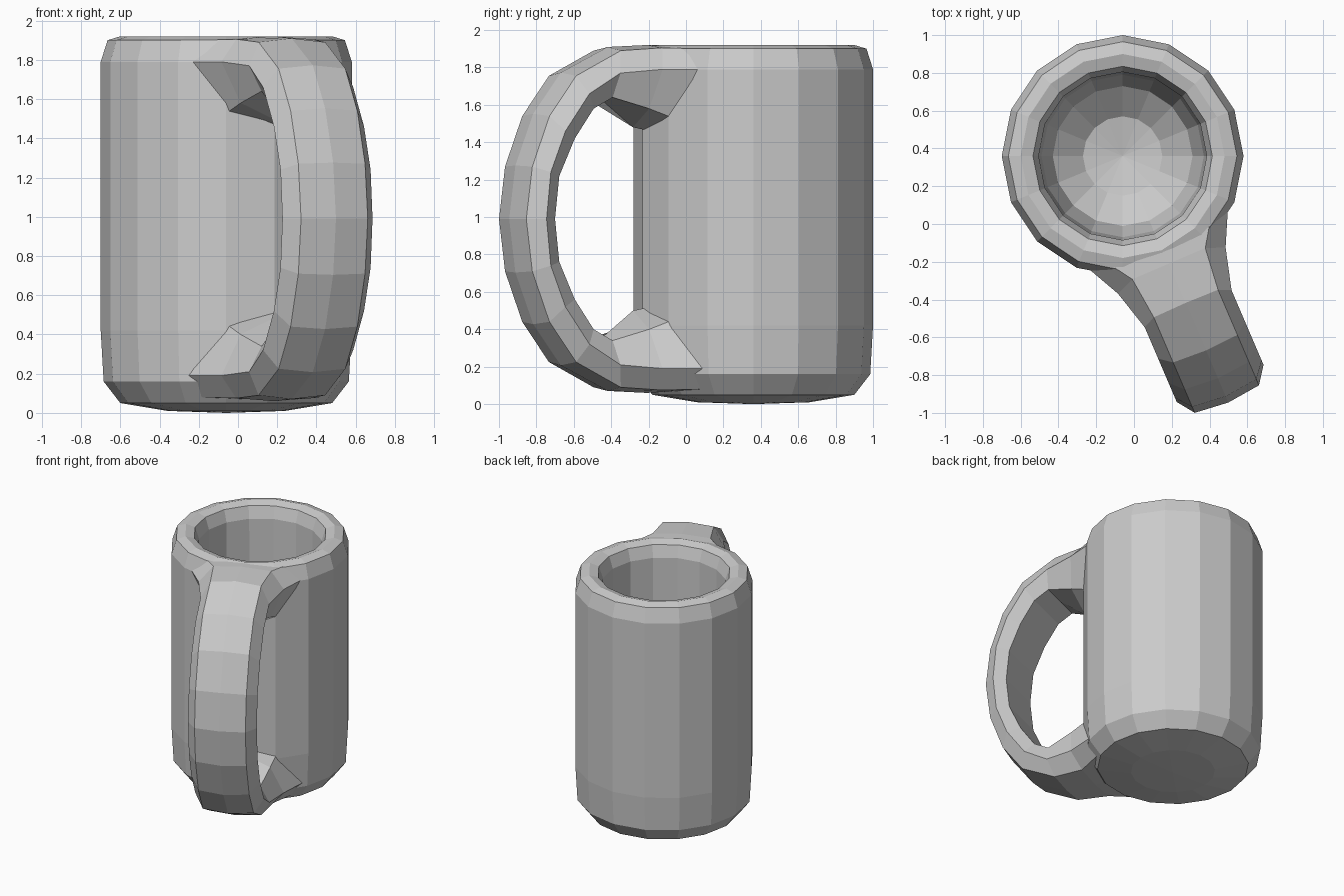
import bpy, bmesh, math
from mathutils import Vector

if "Cube" in bpy.data.objects:
    bpy.data.objects.remove(bpy.data.objects["Cube"])

CENTRE = Vector((-0.06, 0.36, 0))
ANG = math.radians(-66.8)                       # direction the handle points
OUT = Vector((math.cos(ANG), math.sin(ANG), 0))
SIDE = Vector((-OUT.y, OUT.x, 0))
SIDES = 16


def finish(name, bm):
    bmesh.ops.recalc_face_normals(bm, faces=bm.faces)
    mesh = bpy.data.meshes.new(name)
    bm.to_mesh(mesh)
    bm.free()
    obj = bpy.data.objects.new(name, mesh)
    bpy.context.collection.objects.link(obj)
    return obj


def bridge(bm, a, b):
    n = len(a)
    for i in range(n):
        j = (i + 1) % n
        bm.faces.new((a[i], a[j], b[j], b[i]))


# Cup body: closed lathe profile, outside bottom -> rim -> inside bowl
profile = [(0.30, 0.01), (0.54, 0.05), (0.625, 0.16), (0.64, 0.42), (0.64, 1.0),
           (0.64, 1.79), (0.605, 1.90), (0.54, 1.92), (0.475, 1.90), (0.445, 1.81),
           (0.44, 1.0), (0.43, 0.50), (0.37, 0.29), (0.21, 0.16)]
bm = bmesh.new()
rings = []
for r, z in profile:
    rings.append([bm.verts.new(CENTRE + Vector((r * math.cos(t), r * math.sin(t), z)))
                  for t in (2 * math.pi * i / SIDES for i in range(SIDES))])
for a, b in zip(rings, rings[1:]):
    bridge(bm, a, b)
for ring, z in ((rings[0], 0.0), (rings[-1], 0.12)):
    tip = bm.verts.new(CENTRE + Vector((0, 0, z)))
    for i in range(SIDES):
        bm.faces.new((ring[i], ring[(i + 1) % SIDES], tip))
finish("cup_body", bm)


# Handle: loft of eight-sided sections, upper half listed, lower half mirrored
def section(outer, side, inner, crown, belly):
    """outer / side / inner are (reach, height, half width); crown, belly are (reach, height)."""
    pts = [(crown[0], crown[1], 0), outer, side, inner, (belly[0], belly[1], 0)]
    return pts + [(r, z, -p) for r, z, p in (inner, side, outer)]


def arm(outer, side, inner):
    d = (Vector(outer) - Vector(inner)).normalized() * 0.02
    crown = (outer[0] + d.x, outer[1] + d.y)
    return section((*outer, 0.185), (*side, 0.25), (*inner, 0.19), crown, inner)


upper = [
    # root buried in the cup wall, flared to blend with it
    section((0.44, 1.90, 0.33), (0.44, 1.79, 0.42), (0.57, 1.53, 0.24),
            (0.53, 1.915), (0.60, 1.46)),
    section((0.62, 1.905, 0.21), (0.66, 1.79, 0.31), (0.70, 1.58, 0.22),
            (0.62, 1.92), (0.70, 1.48)),
    arm((0.85, 1.89), (0.88, 1.77), (0.90, 1.64)),
    arm((1.11, 1.755), (1.06, 1.66), (1.01, 1.58)),
    arm((1.265, 1.54), (1.20, 1.46), (1.12, 1.42)),
    arm((1.365, 1.27), (1.285, 1.24), (1.21, 1.22)),
]
middle = arm((1.40, 0.99), (1.31, 0.99), (1.235, 0.99))
lower = [[(r, 1.98 - z, p) for r, z, p in s] for s in reversed(upper)]

bm = bmesh.new()
loops = [[bm.verts.new(CENTRE + OUT * r + SIDE * p + Vector((0, 0, z))) for r, z, p in s]
         for s in upper + [middle] + lower]
for a, b in zip(loops, loops[1:]):
    bridge(bm, a, b)
# root caps, folded down the middle to stay inside the cup wall
for s in (loops[0], loops[-1]):
    bm.faces.new(s[0:5])
    bm.faces.new(s[4:] + s[:1])
finish("handle", bm)
